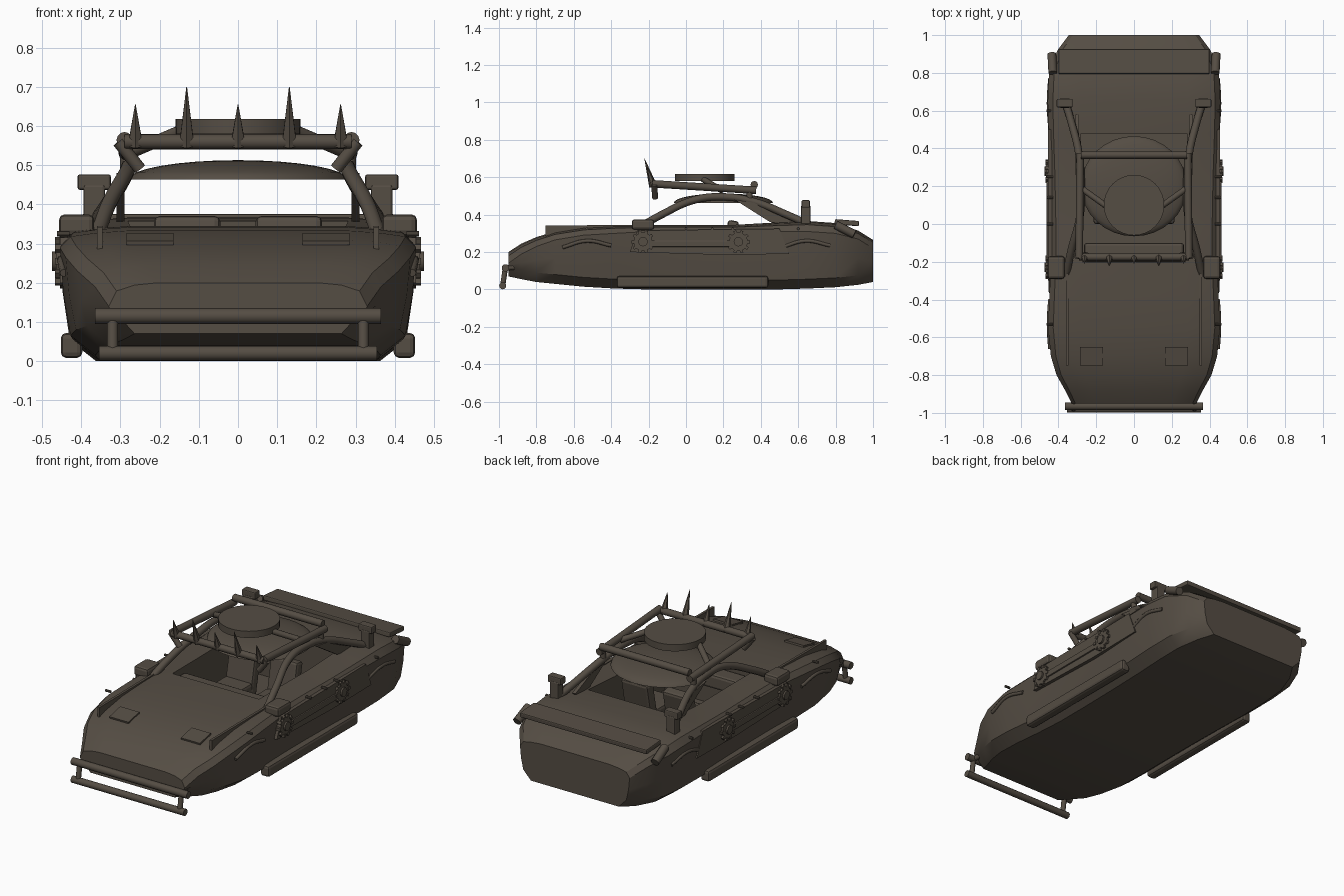
import bpy, bmesh, math
from mathutils import Vector

if "Cube" in bpy.data.objects:
    bpy.data.objects.remove(bpy.data.objects["Cube"])

paint = bpy.data.materials.new("dark_brown")
paint.use_nodes = True
colour = (0.09, 0.074, 0.057, 1)
paint.diffuse_color = colour
paint.node_tree.nodes["Principled BSDF"].inputs["Base Color"].default_value = colour
SIDES = (("left", 1), ("right", -1))


def finish(name, bm, smooth=True):
    bmesh.ops.recalc_face_normals(bm, faces=bm.faces)
    mesh = bpy.data.meshes.new(name)
    bm.to_mesh(mesh)
    bm.free()
    mesh.materials.append(paint)
    ob = bpy.data.objects.new(name, mesh)
    bpy.context.collection.objects.link(ob)
    if smooth:
        bpy.ops.object.select_all(action="DESELECT")
        ob.select_set(True)
        bpy.context.view_layer.objects.active = ob
        bpy.ops.object.shade_smooth_by_angle(angle=math.radians(32))
    return ob


def box(name, centre, size, bevel=0.0, tilt=0.0):
    bm = bmesh.new()
    bmesh.ops.create_cube(bm, size=1)
    for v in bm.verts:
        v.co = Vector(a * b for a, b in zip(v.co, size))
    ob = finish(name, bm, False)
    ob.location = centre
    ob.rotation_euler.x = tilt
    if bevel:
        mod = ob.modifiers.new("Bevel", "BEVEL")
        mod.width, mod.segments = bevel, 2
    return ob


def rod(name, start, end, r1, r2=None, sides=12):
    a, b = Vector(start), Vector(end)
    bm = bmesh.new()
    bmesh.ops.create_cone(bm, cap_ends=True, segments=sides, radius1=r1,
                          radius2=r1 if r2 is None else r2, depth=(b - a).length)
    ob = finish(name, bm, sides > 8)
    ob.location = (a + b) / 2
    ob.rotation_euler = (b - a).to_track_quat("Z", "Y").to_euler()
    return ob


def tube(name, points, radius):
    curve = bpy.data.curves.new(name, "CURVE")
    curve.dimensions = "3D"
    curve.bevel_depth, curve.bevel_resolution = radius, 2
    curve.use_fill_caps = True
    curve.resolution_u = 6
    spline = curve.splines.new("BEZIER")
    spline.bezier_points.add(len(points) - 1)
    for p, co in zip(spline.bezier_points, points):
        p.co = co
        p.handle_left_type = p.handle_right_type = "AUTO"
    curve.materials.append(paint)
    ob = bpy.data.objects.new(name, curve)
    bpy.context.collection.objects.link(ob)
    return ob


def plate(name, outline, x, thick):
    """Flat panel from a (y, z) outline, standing along the car."""
    bm = bmesh.new()
    face = bm.faces.new([bm.verts.new((x - thick / 2, y, z)) for y, z in outline])
    ext = bmesh.ops.extrude_face_region(bm, geom=[face])["geom"]
    bmesh.ops.translate(bm, vec=(thick, 0, 0),
                        verts=[g for g in ext if isinstance(g, bmesh.types.BMVert)])
    return finish(name, bm, False)


# Body shell: y, half width, bottom, belt and top heights of each section
STATIONS = [
    (-.95, .33, .07, .14, .20), (-.88, .365, .055, .19, .245),
    (-.8, .41, .04, .23, .28), (-.7, .44, .03, .265, .31),
    (-.55, .455, .015, .29, .333), (-.38, .448, .005, .3, .342),
    (-.2, .44, 0, .31, .345), (0, .44, 0, .31, .345),
    (.25, .445, 0, .31, .345), (.48, .453, 0, .31, .358),
    (.65, .457, .005, .31, .366), (.8, .45, .012, .3, .355),
    (.92, .405, .025, .27, .315), (1, .345, .04, .22, .265)]
bm = bmesh.new()
rings = []
for y, w, low, belt, top in STATIONS:
    half = [(.8, low), (.94, low + .05), (.98, (low + belt) / 2 + .02), (1, belt),
            (.94, belt + (top - belt) * .65), (.8, top - .006), (.62, top)]
    pts = [(0, low)] + half + [(0, top)] + [(-x, z) for x, z in reversed(half)]
    rings.append([bm.verts.new((x * w, y, z)) for x, z in pts])
n = len(rings[0])
for a, b in zip(rings, rings[1:]):
    for i in range(n):
        bm.faces.new((a[i], a[(i + 1) % n], b[(i + 1) % n], b[i]))
bm.faces.new(rings[0])
bm.faces.new(rings[-1])
# Sunken cockpit
well = []
for f in bm.faces:
    c = f.calc_center_median()
    if -.2 < c.y < .48 and abs(c.x) < .2 and c.z > .3:
        well.append(f)
ext = bmesh.ops.extrude_face_region(bm, geom=well)["geom"]
for g in ext:
    if isinstance(g, bmesh.types.BMVert):
        g.co.z = .1
bmesh.ops.delete(bm, geom=[f for f in well if f.is_valid], context="FACES_ONLY")
finish("body_shell", bm)

# Domed roof panel
bm = bmesh.new()
bmesh.ops.create_uvsphere(bm, u_segments=32, v_segments=16, radius=1)
for v in bm.verts:
    v.co = (v.co.x * .28, .2 + v.co.y * .265, .463 + max(v.co.z, 0) * .05)
bmesh.ops.remove_doubles(bm, verts=bm.verts, dist=.0005)
finish("roof_panel", bm)

# Roof drum, rack bars and spikes
rod("roof_drum", (0, .1, .58), (0, .1, .618), .16, sides=32)
rod("rack_front_bar", (-.29, -.175, .56), (.29, -.175, .56), .019)
rod("rack_rear_bar", (-.28, .365, .56), (.28, .365, .56), .02)
for i in range(-2, 3):
    tip = .70 if i % 2 else .655
    rod("roof_spike", (i * .131, -.175, .55), (i * .131, -.222 if i % 2 else -.208, tip),
        .022, .001, 6)

# Front bumper bars
rod("bumper_upper_bar", (-.365, -.965, .115), (.365, -.965, .115), .02)
rod("bumper_lower_bar", (-.355, -.98, .02), (.355, -.98, .02), .019)

# Rear spoiler
box("rear_spoiler", (0, .86, .357), (.8, .13, .028), .006, -.08)

for side, s in SIDES:
    # Cabin pillar running from the hood over the window to the rear deck
    tube(side + "_cabin_pillar", [
        (s * .36, -.27, .32), (s * .33, -.13, .4), (s * .285, .05, .48), (s * .28, .2, .495),
        (s * .29, .36, .47), (s * .335, .55, .395), (s * .365, .65, .35)], .02)
    plate(side + "_rear_buttress", [(.26, .48), (.36, .465), (.58, .37), (.56, .345), (.45, .36)],
          s * .3, .02)
    # Roof rack side rail and struts
    rod(side + "_rack_rail", (s * .29, -.18, .565), (s * .285, .375, .53), .02)
    rod(side + "_rack_front_strut", (s * .305, -.17, .56), (s * .25, -.165, .49), .016)
    rod(side + "_rack_rear_strut", (s * .285, .34, .54), (s * .285, .34, .47), .016)
    rod(side + "_drum_strut", (s * .28, .19, .53), (s * .14, .09, .59), .016)
    # Bumper uprights
    rod(side + "_bumper_upright", (s * .32, -.965, .12), (s * .32, -.98, .02), .014)
    rod(side + "_bumper_mount", (s * .32, -.965, .115), (s * .31, -.9, .12), .014)
    # Mirror pod
    box(side + "_mirror_pod", (s * .412, -.23, .347), (.09, .12, .055), .014)
    # Exhaust stack with wider cap
    box(side + "_stack_pipe", (s * .367, .64, .39), (.055, .05, .12), .006)
    box(side + "_stack_cap", (s * .367, .64, .457), (.085, .045, .04), .006)
    # Lower side skirt
    box(side + "_side_skirt", (s * .425, .035, .04), (.055, .81, .064), .014)
    # Door panel with trim strip
    plate(side + "_door_panel", [(-.3, .20), (-.26, .315), (.5, .325), (.55, .19), (.2, .185)],
          s * .445, .02)
    box(side + "_door_strip", (s * .456, .05, .245), (.014, .5, .035), .005)
    # Toothed side wheels
    for y in (-.23, .28):
        rod(side + "_gear_disc", (s * .43, y, .255), (s * .465, y, .255), .05, sides=20)
        rod(side + "_gear_hub", (s * .46, y, .255), (s * .475, y, .255), .025)
        for k in range(10):
            a = k * math.tau / 10
            box(side + "_gear_tooth", (s * .455, y + .053 * math.cos(a), .255 + .053 * math.sin(a)),
                (.025, .018, .016), 0, a)
    # Wheel arch brows
    for y in (-.53, .64):
        tube(side + "_arch_brow", [(s * .445, y - .13, .225), (s * .452, y, .26),
                                   (s * .445, y + .13, .235)], .01)
    # Hood blade and lamp cover
    plate(side + "_hood_blade", [(-.75, .28), (-.75, .342), (-.25, .345), (-.25, .32)],
          s * .353, .014)
    box(side + "_lamp_cover", (s * .225, -.7, .312), (.12, .1, .01), 0, .21)
    # Spoiler end cylinder
    rod(side + "_spoiler_end", (s * .43, .8, .345), (s * .435, .9, .295), .023)
    # Rivets along the belt
    for y in (-.53, .0, .14, .25, .6):
        rod(side + "_rivet", (s * .43, y, .325), (s * .462, y, .325), .007, sides=8)
    # Seats
    box(side + "_seat_base", (s * .13, .1, .15), (.17, .2, .1), .015)
    box(side + "_seat_back", (s * .13, .23, .24), (.17, .06, .26), .015, -.2)
box("dashboard", (0, -.15, .28), (.53, .1, .08), .015)
